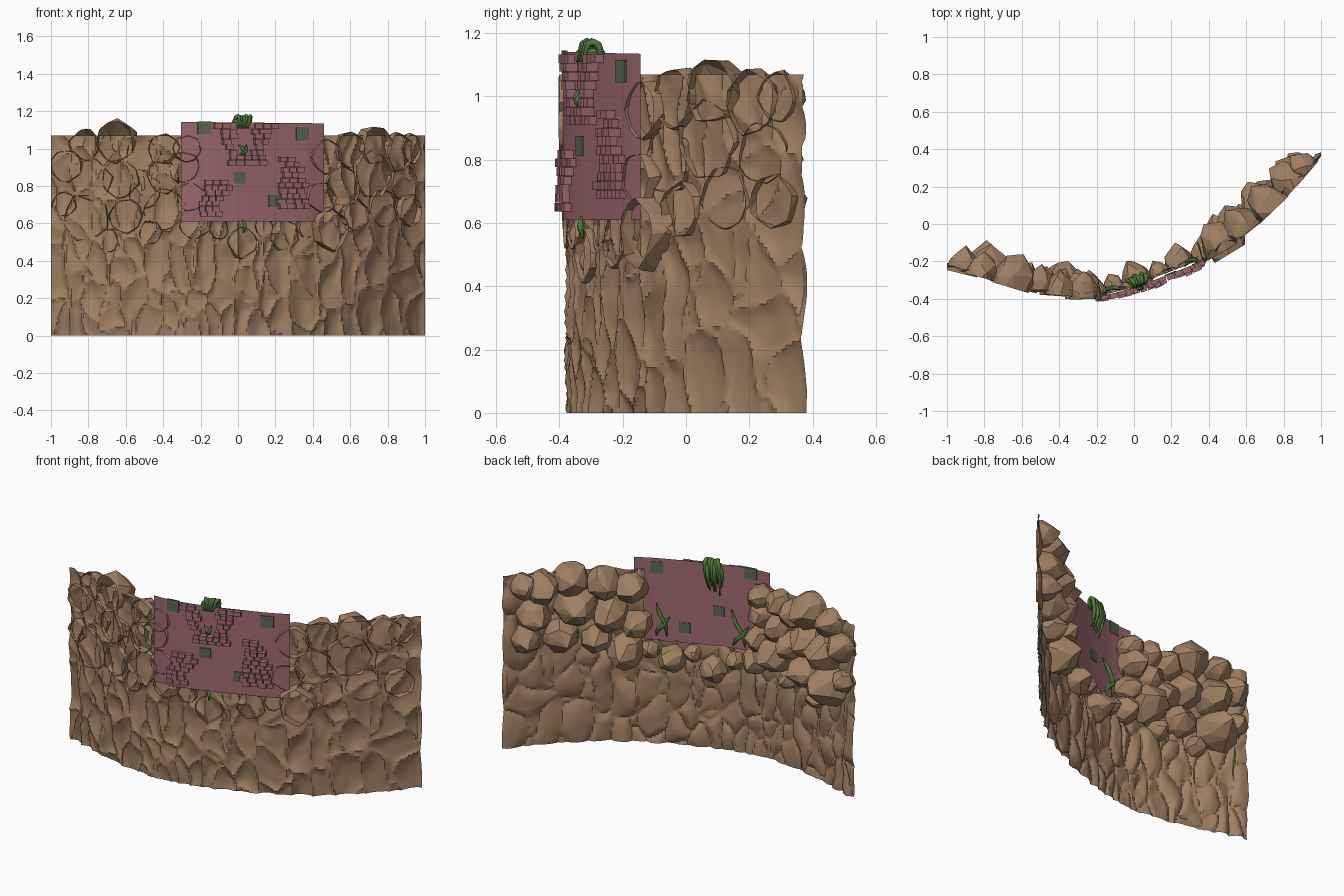
import bpy, bmesh, math, random
from mathutils import Vector, noise

if "Cube" in bpy.data.objects:
    bpy.data.objects.remove(bpy.data.objects["Cube"])
random.seed(7)


def mat(name, c):
    m = bpy.data.materials.new(name)
    m.diffuse_color = (*c, 1)
    m.use_nodes = True
    m.node_tree.nodes["Principled BSDF"].inputs["Base Color"].default_value = m.diffuse_color
    return m


ROCK = mat("rock brown", (0.35, 0.215, 0.125))
BRICK = mat("brick mauve", (0.34, 0.14, 0.155))
MOSS = mat("moss grey", (0.10, 0.135, 0.09))
LEAF = mat("vine green", (0.075, 0.19, 0.04))

# plan line of the curved cliff: y at x = -1, -0.8 ... 1
PLAN = [-.235, -.285, -.345, -.375, -.375, -.325, -.25, -.165, -.04, .14, .365]


def plan_y(x):
    f = min(max((x + 1) * 5, 0), 9.9999)
    i, t = int(f), f - int(f)
    g = lambda k: PLAN[k] if 0 <= k <= 10 else (2 * PLAN[0] - PLAN[1] if k < 0 else 2 * PLAN[10] - PLAN[9])
    a, b, c, d = g(i - 1), g(i), g(i + 1), g(i + 2)
    y = b + .5 * t * (c - a + t * (2 * a - 5 * b + 4 * c - d + t * (3 * (b - c) + d - a)))
    return y if x < .99998 else PLAN[10]


def frame(x):
    """tangent and backward normal of the plan line"""
    s = (plan_y(min(x + .02, 1)) - plan_y(max(x - .02, -1))) / (min(x + .02, 1) - max(x - .02, -1))
    t = Vector((1, s, 0)).normalized()
    return t, Vector((-t.y, t.x, 0))


def place(x, z, n=0.0, t=0.0):
    tv, nv = frame(x)
    return Vector((x, plan_y(x), z)) + nv * n + tv * t


def finish(bm, name, m, smooth=False):
    me = bpy.data.meshes.new(name)
    bm.to_mesh(me)
    bm.free()
    ob = bpy.data.objects.new(name, me)
    bpy.context.collection.objects.link(ob)
    me.materials.append(m)
    if smooth:
        bpy.ops.object.select_all(action='DESELECT')
        ob.select_set(True)
        bpy.context.view_layer.objects.active = ob
        bpy.ops.object.shade_smooth_by_angle(angle=math.radians(30))
    return ob


# boulders: x, z, radius; listed left bank, sill, right bank
BOULDERS = [(-.92, .91, .085), (-.93, .70, .065), (-.82, 1.02, .08), (-.79, .83, .11), (-.66, 1.04, .11),
            (-.81, .63, .12), (-.63, .84, .10), (-.51, .97, .09), (-.50, .77, .085), (-.60, .64, .09),
            (-.40, 1.00, .08), (-.40, .85, .085), (-.39, .68, .11), (-.29, .90, .085), (-.25, .74, .075),
            (-.23, .60, .08), (-.27, 1.00, .075), (-.70, .51, .06), (-.47, .55, .06), (-.10, .57, .055),
            (.02, .50, .08), (.14, .58, .05), (.25, .54, .08), (.37, .58, .055),
            (.49, .57, .11), (.44, .74, .085), (.47, .96, .095), (.57, .80, .11), (.60, .99, .095),
            (.63, .64, .085), (.72, .86, .12), (.74, 1.02, .10), (.78, .68, .10), (.86, .98, .10),
            (.89, .82, .10), (.93, 1.0, .075), (.92, .67, .085)]

# cliff sheet: stretched chipped columns, open at the brick window
NX, NZ = 220, 90
bm = bmesh.new()
grid = []
for i in range(NX + 1):
    x = -1 + 2 * i / NX
    col = []
    for j in range(NZ + 1):
        z = 1.07 * j / NZ
        q = Vector((x * 10, z * 4, 1.7)) + .35 * noise.noise_vector(Vector((x * 6, z * 6, 0)))
        d = noise.voronoi(q)[0]
        # rounded chips parted by sharp creases
        n = .026 * math.sqrt(min(1, (d[1] - d[0]) / .5)) + .012 * noise.noise(Vector((x * 13, z * 6, 4)))
        p = place(x, z, n - .002)
        p.x = max(-1, min(1, p.x if 0 < i < NX else x))
        col.append(bm.verts.new(p))
    grid.append(col)
for i in range(NX):
    for j in range(NZ):
        x, z = -1 + 2 * (i + .5) / NX, 1.07 * (j + .5) / NZ
        if not (-.22 < x < .40 and z > .645):
            bm.faces.new((grid[i + 1][j], grid[i][j], grid[i][j + 1], grid[i + 1][j + 1]))
bmesh.ops.delete(bm, geom=[v for v in bm.verts if not v.link_faces], context='VERTS')
finish(bm, "cliff_sheet", ROCK, True)

# boulders: faceted, slightly pointed hulls bulging backward, rims breaking through the front
rocks = bmesh.new()
tmp = bpy.data.meshes.new("boulder_scratch")
for bx, bz, r in BOULDERS:
    b = bmesh.new()
    tv, nv = frame(bx)
    c = place(bx, bz, .01)
    spin = random.random() * 6
    for k in range(34):
        h = 1 - 2 * (k + .5) / 34
        a = k * 2.39996 + spin + random.uniform(-.3, .3)
        s = math.sqrt(1 - h * h)
        w = r * random.uniform(.95, 1.16)
        b.verts.new(c + tv * (s * math.cos(a) * w) + Vector((0, 0, s * math.sin(a) * w)) + nv * (h * w * 1.3))
    tip = random.uniform(0, 6.28)
    b.verts.new(c + nv * r * 1.55 + (tv * math.cos(tip) + Vector((0, 0, math.sin(tip)))) * r * .25)
    bmesh.ops.convex_hull(b, input=b.verts[:])
    bmesh.ops.delete(b, geom=[v for v in b.verts if not v.link_faces], context='VERTS')
    lip = -.05 if bx == .49 else -.022 if -.3 < bx < .48 and bz > .7 else random.uniform(-.012, .004)
    bmesh.ops.bisect_plane(b, geom=b.verts[:] + b.edges[:] + b.faces[:],
                           plane_co=place(bx, bz, lip), plane_no=nv, clear_inner=True)
    for side in (-1, 1):
        bmesh.ops.bisect_plane(b, geom=b.verts[:] + b.edges[:] + b.faces[:],
                               plane_co=(side, 0, 0), plane_no=(side, 0, 0), clear_outer=True)
    b.to_mesh(tmp)
    b.free()
    rocks.from_mesh(tmp)
bpy.data.meshes.remove(tmp)
finish(rocks, "boulders", ROCK)

# brick panel: a curved sheet filling the window
bm = bmesh.new()
rows = []
for i in range(17):
    x = -.305 + .765 * i / 16
    y = plan_y(x) - .012
    rows.append((bm.verts.new((x, y, .61)), bm.verts.new((x, y, 1.143 - .008 * i / 16))))
for a, b in zip(rows, rows[1:]):
    bm.faces.new((b[0], a[0], a[1], b[1]))
finish(bm, "brick_panel", BRICK)


def box(bm, x, z, w, h, n0, n1):
    """block on the panel, from depth n0 to n1 along the wall normal"""
    vs = [bm.verts.new(place(x, z + dz * h / 2, n, dx * w / 2))
          for n in (n0, n1) for dx, dz in ((-1, -1), (1, -1), (1, 1), (-1, 1))]
    for f in ((0, 1, 2, 3), (7, 6, 5, 4), (0, 4, 5, 1), (1, 5, 6, 2), (2, 6, 7, 3), (3, 7, 4, 0)):
        bm.faces.new([vs[k] for k in f])


# pushed-out bricks: centre wedge and two lower stepped clusters
bm = bmesh.new()


def course(z, x0, x1, gap=None, depth=.035):
    x = x0
    while x < x1:
        w = random.uniform(.03, .048)
        if not (gap and gap[0] < x + w / 2 < gap[1]):
            box(bm, x + w / 2, z, w - .001, .027, -depth - random.uniform(-.004, .008), -.0125)
        x += w


for k in range(8):
    z = 1.12 - k * .028
    half = .15 - .012 * k + random.uniform(-.02, .02)
    course(z, .025 - half, .025 + half, (-.03, .07) if k < 6 else None, random.uniform(.03, .05))
for k in range(7):
    z = .65 + k * .028
    course(z, -.22 + .008 * k + random.uniform(-.015, .015), -.12 + .008 * k + random.uniform(-.02, .02))
for k in range(10):
    z = .69 + k * .028
    m = .29 - .004 * k
    half = .085 - .0065 * k
    course(z, m - half + random.uniform(-.02, .02), m + half, None, random.uniform(.03, .055))
finish(bm, "loose_bricks", BRICK)

# moss patches: thin plates showing on both sides
bm = bmesh.new()
for x, z, w in ((-.18, 1.11, .075), (.34, 1.08, .075), (.005, .845, .065), (.19, .72, .065)):
    box(bm, x, z, w, w * .95, -.016, -.008)
finish(bm, "moss_patches", MOSS)


def vine(name, strands, radius):
    cu = bpy.data.curves.new(name, 'CURVE')
    cu.dimensions = '3D'
    cu.bevel_depth = radius
    cu.bevel_resolution = 1
    cu.resolution_u = 4
    cu.use_fill_caps = True
    for pts in strands:
        s = cu.splines.new('BEZIER')
        s.bezier_points.add(len(pts) - 1)
        for k, (bp, (x, z, n)) in enumerate(zip(s.bezier_points, pts)):
            bp.co = place(x, z, n)
            bp.handle_left_type = bp.handle_right_type = 'AUTO'
            bp.radius = .3 if k in (0, len(pts) - 1) else 1
    cu.materials.append(LEAF)
    bpy.context.collection.objects.link(bpy.data.objects.new(name, cu))


# hanging tuft over the top of the panel
R = random.uniform
vine("hanging_tuft", [[(.02 + .6 * o, 1.11, -.018), (.03 + .8 * o, 1.165 + R(-.025, .012), .01),
                       (.02 + o, 1.10, .04 + R(-.01, .012)), (.02 + o * .8, .98 + R(-.03, .05), .012)]
                      for o in (-.048, -.034, -.02, -.008, .005, .02, .034, .048)], .012)
# creeping vines across the lower clusters
vine("creeper_right", [[(.34, .86, -.005), (.32, .80, .012), (.29, .74, .015), (.285, .66, .0)],
                       [(.27, .78, -.005), (.30, .735, .018), (.33, .70, .01), (.34, .66, .0)]], .012)
vine("creeper_left", [[(-.07, .87, -.005), (-.10, .80, .015), (-.14, .73, .015), (-.15, .65, .0)],
                      [(-.17, .78, -.005), (-.14, .73, .018), (-.10, .69, .012), (-.08, .65, .0)]], .012)
# sprigs growing through to the front
vine("front_sprigs", [[(.02, .62, -.012), (.03, .59, -.02), (.025, .55, -.01)],
                      [(.0, 1.02, -.012), (.02, .995, -.03), (.03, .96, -.015)],
                      [(.04, 1.02, -.012), (.03, .985, -.03), (.005, .97, -.015)]], .011)
